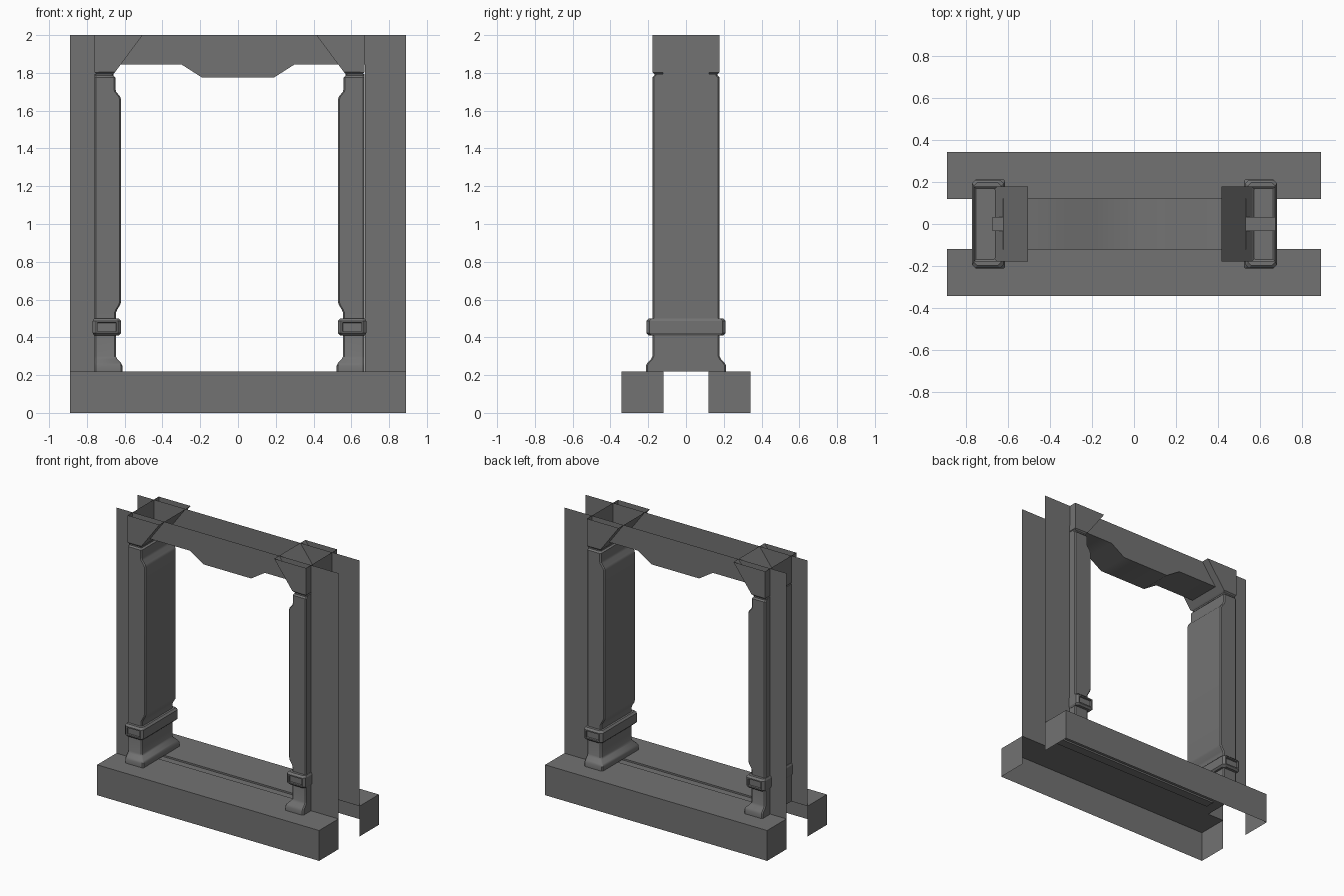
import bpy, bmesh

if "Cube" in bpy.data.objects:
    bpy.data.objects.remove(bpy.data.objects["Cube"])

MIRROR = -0.045  # the two clad posts are mirrored about this x

grey = bpy.data.materials.new("dark_grey")
grey.diffuse_color = (0.17, 0.17, 0.17, 1)
grey.use_nodes = True
grey.node_tree.nodes["Principled BSDF"].inputs["Base Color"].default_value = grey.diffuse_color


def finish(name, bm, smooth=False):
    bmesh.ops.remove_doubles(bm, verts=bm.verts, dist=1e-5)
    bmesh.ops.recalc_face_normals(bm, faces=bm.faces)
    me = bpy.data.meshes.new(name)
    bm.to_mesh(me)
    bm.free()
    me.materials.append(grey)
    ob = bpy.data.objects.new(name, me)
    bpy.context.collection.objects.link(ob)
    if smooth:
        bpy.ops.object.select_all(action='DESELECT')
        ob.select_set(True)
        bpy.context.view_layer.objects.active = ob
        bpy.ops.object.shade_smooth_by_angle(angle=0.6)
    return ob


def skin(bm, rows, close_u=False):
    """Quads between successive rows of points."""
    vs = [[bm.verts.new(p) for p in r] for r in rows]
    m = len(vs[0])
    for a, b in zip(vs, vs[1:]):
        for j in range(m if close_u else m - 1):
            k = (j + 1) % m
            bm.faces.new((a[j], a[k], b[k], b[j]))
    return vs


def ring(z, x0, x1, h, c):
    """Chamfered rectangle at height z."""
    return [(x, y, z) for x, y in (
        (x0 + c, -h), (x1 - c, -h), (x1, -h + c), (x1, h - c),
        (x1 - c, h), (x0 + c, h), (x0, h - c), (x0, -h + c))]


def loft(bm, sections, c):
    vs = skin(bm, [ring(*s, c) for s in sections], close_u=True)
    bm.faces.new(vs[0])
    bm.faces.new(vs[-1])


def flip(bm):
    for v in bm.verts:
        v.co.x = 2 * MIRROR - v.co.x


# base beams: top, outer side and ends, open below and inside
for name, s in (("front_base", -1), ("back_base", 1)):
    bm = bmesh.new()
    inner, outer = s * 0.12, s * 0.342
    skin(bm, [[(x, inner, 0.22), (x, outer, 0.22), (x, outer, 0)] for x in (-0.89, 0.89)])
    for x in (-0.89, 0.89):
        bm.faces.new([bm.verts.new((x, y, z)) for y, z in
                      ((inner, 0.22), (outer, 0.22), (outer, 0), (inner, 0))])
    finish(name, bm)

# thin wall sheets with a doorway and dropped lintel, built as columns
J = 0.672
columns = [(-J, 1.845), (-0.30, 1.845), (-0.19, 1.775),
           (0.19, 1.775), (0.30, 1.845), (J, 1.845)]
outline = ([(-0.89, 0.22), (-J, 0.22)] + columns +
           [(J, 0.22), (0.89, 0.22), (0.89, 2), (-0.89, 2)])
for name, y in (("front_wall", -0.121), ("back_wall", 0.121)):
    bm = bmesh.new()
    bm.faces.new([bm.verts.new((x, y, z)) for x, z in outline])
    bm.normal_update()
    bmesh.ops.triangulate(bm, faces=bm.faces)
    bmesh.ops.dissolve_limit(bm, angle_limit=0.01, verts=bm.verts, edges=bm.edges)
    finish(name, bm)

# lintel underside, with narrow tongues reaching the jambs
bm = bmesh.new()
soffit = [(-0.622, 1.845)] + columns[1:5] + [(0.532, 1.845)]
skin(bm, [[(x, y, z) for y in (-0.121, -0.033, 0.033, 0.121)] for x, z in soffit])
for a, b in ((-J, -0.622), (0.532, J)):
    skin(bm, [[(x, y, 1.845) for y in (-0.033, 0.033)] for x in (a, b)])
finish("lintel_underside", bm, True)

# jambs
for name, x in (("left_jamb", -J), ("right_jamb", J)):
    bm = bmesh.new()
    skin(bm, [[(x, y, z) for y in (-0.121, 0.121)] for z in (0.22, 1.845)])
    finish(name, bm)

# sill with a door groove
bm = bmesh.new()
section = [(-0.121, 0.22), (-0.033, 0.22), (-0.033, 0.208),
           (0.033, 0.208), (0.033, 0.22), (0.121, 0.22)]
skin(bm, [[(x, y, z) for y, z in section] for x in (-J, J)])
finish("sill", bm)

XO = -0.76
for side in ("left", "right"):
    # post: flared foot, shaft stepping inward at neck and head
    bm = bmesh.new()
    loft(bm, [(z, XO, x, h) for z, x, h in (
        (0.22, -0.612, 0.212), (0.25, -0.612, 0.212), (0.265, -0.62, 0.204),
        (0.285, -0.64, 0.185), (0.30, -0.646, 0.178), (0.53, -0.646, 0.178),
        (0.545, -0.64, 0.178), (0.575, -0.622, 0.178), (0.59, -0.619, 0.178),
        (1.66, -0.619, 0.178), (1.675, -0.624, 0.178), (1.70, -0.645, 0.178),
        (1.715, -0.649, 0.178), (1.775, -0.649, 0.178), (1.785, -0.658, 0.168),
        (1.795, -0.658, 0.168))], 0.008)
    if side == "right":
        flip(bm)
    finish(side + "_post", bm, True)

    # collar with recessed buckle panels front and back
    bm = bmesh.new()
    loft(bm, [(0.41, XO - 0.002, -0.632, 0.197), (0.422, XO - 0.009, -0.62, 0.21),
              (0.487, XO - 0.009, -0.62, 0.21), (0.50, XO - 0.002, -0.632, 0.197)], 0.016)
    bm.normal_update()
    panels = [f for f in bm.faces if abs(f.normal.y) > 0.95]
    bmesh.ops.inset_individual(bm, faces=panels, thickness=0.012)
    bmesh.ops.inset_individual(bm, faces=panels, thickness=0.002, depth=-0.012)
    if side == "right":
        flip(bm)
    finish(side + "_collar", bm)

    # top bracket: open above, sloping inner face
    bm = bmesh.new()
    profile = [(XO, 2, 0.178), (XO, 1.803, 0.178), (XO + 0.014, 1.79, 0.163),
               (-0.664, 1.79, 0.163), (-0.65, 1.805, 0.178), (-0.505, 2, 0.178)]
    vs = skin(bm, [[(x, s * h, z) for x, z, h in profile] for s in (-1, 1)])
    for v in vs:
        bm.faces.new((v[0], v[1], v[4], v[5]))
        bm.faces.new((v[1], v[2], v[3], v[4]))
    # the skin joins front to back, so no top face is added
    if side == "right":
        flip(bm)
    finish(side + "_bracket", bm)
